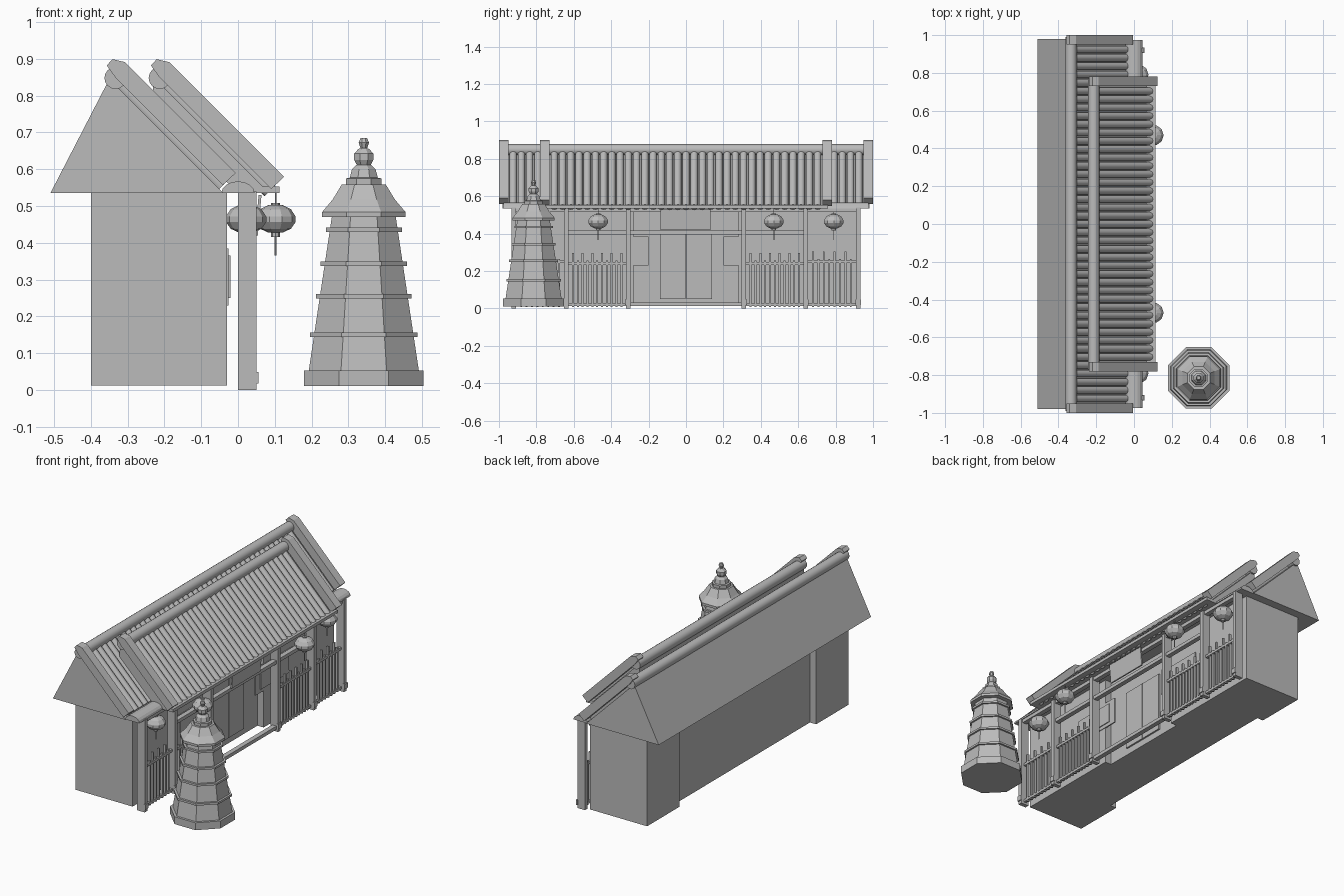
import bpy, bmesh, math
from mathutils import Vector

if "Cube" in bpy.data.objects:
    bpy.data.objects.remove(bpy.data.objects["Cube"])

GREY = (0.5, 0.5, 0.5, 1)
grey = bpy.data.materials.new("plain_grey")
grey.use_nodes = True
grey.diffuse_color = GREY
grey.node_tree.nodes["Principled BSDF"].inputs["Base Color"].default_value = GREY


def finish(name, bm, smooth=False):
    bmesh.ops.recalc_face_normals(bm, faces=bm.faces)
    mesh = bpy.data.meshes.new(name)
    bm.to_mesh(mesh)
    bm.free()
    mesh.materials.append(grey)
    ob = bpy.data.objects.new(name, mesh)
    bpy.context.collection.objects.link(ob)
    if smooth:
        bpy.ops.object.select_all(action='DESELECT')
        ob.select_set(True)
        bpy.context.view_layer.objects.active = ob
        bpy.ops.object.shade_smooth_by_angle(angle=math.radians(40))
    return ob


def add_box(bm, xs, ys, zs):
    verts = bmesh.ops.create_cube(bm, size=1)["verts"]
    for v in verts:
        v.co = [lo + (c + 0.5) * (hi - lo) for c, (lo, hi) in zip(v.co, (xs, ys, zs))]


def boxes(name, specs):
    bm = bmesh.new()
    for spec in specs:
        add_box(bm, *spec)
    return finish(name, bm)


def add_prism(bm, profile, y0, y1):
    face = bm.faces.new([bm.verts.new((x, y0, z)) for x, z in profile])
    ext = bmesh.ops.extrude_face_region(bm, geom=[face])["geom"]
    moved = [g for g in ext if isinstance(g, bmesh.types.BMVert)]
    bmesh.ops.translate(bm, verts=moved, vec=(0, y1 - y0, 0))


def prisms(name, profile, spans):
    bm = bmesh.new()
    for y0, y1 in spans:
        add_prism(bm, profile, y0, y1)
    return finish(name, bm)


def add_tube(bm, a, b, r, sides=10):
    a, b = Vector(a), Vector(b)
    verts = bmesh.ops.create_cone(bm, cap_ends=True, segments=sides, radius1=r,
                                  radius2=r, depth=(b - a).length)["verts"]
    turn = (b - a).to_track_quat('Z', 'Y')
    for v in verts:
        v.co = turn @ v.co + (a + b) / 2


def add_lathe(bm, centre, profile, sides, start=0.0):
    rings = []
    for r, z in profile:
        rings.append([bm.verts.new((centre[0] + r * math.cos(start + i * math.tau / sides),
                                    centre[1] + r * math.sin(start + i * math.tau / sides), z))
                      for i in range(sides)])
    for low, high in zip(rings, rings[1:]):
        for i in range(sides):
            j = (i + 1) % sides
            bm.faces.new((low[i], low[j], high[j], high[i]))
    bm.faces.new(rings[0])
    bm.faces.new(rings[-1])


def both(lo, hi):
    return [(lo, hi), (-hi, -lo)]


# House body: shallow recesses at the middle of the back and front
plan = [(-0.4, 0.93), (-0.4, 0.63), (-0.36, 0.63), (-0.36, -0.63), (-0.4, -0.63),
        (-0.4, -0.93), (-0.03, -0.93), (-0.03, -0.28), (-0.07, -0.28),
        (-0.07, 0.28), (-0.03, 0.28), (-0.03, 0.93)]
bm = bmesh.new()
base = bm.faces.new([bm.verts.new((x, y, 0.012)) for x, y in plan])
ext = bmesh.ops.extrude_face_region(bm, geom=[base])["geom"]
bmesh.ops.translate(bm, vec=(0, 0, 0.525),
                    verts=[g for g in ext if isinstance(g, bmesh.types.BMVert)])
finish("house_walls", bm)

# Door and windows
boxes("door_leaves", [((-0.07, -0.06), (-0.14, -0.002), (0.05, 0.4)),
                      ((-0.07, -0.06), (0.002, 0.14), (0.05, 0.4))])
boxes("window_plates", [((-0.033, -0.026), s, (0.23, 0.385)) for s in both(0.2, 0.54)])
boxes("window_panes", [((-0.028, -0.021), s, (0.25, 0.365)) for s in both(0.24, 0.5)])

# Main roof and the raised front roof
prisms("main_roof", [(-0.51, 0.535), (-0.35, 0.845), (-0.04, 0.535)], [(-0.98, 0.98)])
prisms("front_roof", [(-0.23, 0.83), (-0.22, 0.84), (0.085, 0.535), (0.0, 0.535),
                      (-0.02, 0.555), (-0.235, 0.77)], [(-0.76, 0.76)])


def roof_trim(label, x, z_end, half, pitch, margin):
    bm = bmesh.new()
    count = int(2 * (half - margin) / pitch)
    reach = 0.848 - z_end
    for i in range(count + 1):
        y = (i - count / 2) * pitch
        add_tube(bm, (x, y, 0.84), (x + reach, y, 0.84 - reach), 0.02)
    finish(label + "_roof_tiles", bm, True)
    bm = bmesh.new()
    add_tube(bm, (x, -half + 0.01, 0.848), (x, half - 0.01, 0.848), 0.03, 16)
    finish(label + "_ridge_pole", bm, True)
    # Raised end band that follows the 45 degree slope
    run = z_end + 0.03
    band = [(x - 0.024, 0.882), (x - 0.008, 0.899), (x + 0.026, 0.891),
            (x + 0.917 - run, run), (x + 0.882 - run, run - 0.033), (x, 0.849)]
    prisms(label + "_end_bands", band, both(half - 0.05, half))


roof_trim("main", -0.333, 0.56, 1.0, 0.044, 0.065)
roof_trim("front", -0.213, 0.549, 0.78, 0.044, 0.065)

# Eaves
arc = [(0.045 * math.cos(a * math.pi / 8), 0.535 + 0.032 * math.sin(a * math.pi / 8))
       for a in range(9)]
prisms("main_eave_beam", arc, [(-0.975, 0.975)])
boxes("front_eave_beam", [((0.05, 0.113), (-0.76, 0.76), (0.535, 0.553))])

# Porch posts and rails
POSTS = (0.31, 0.64, 0.92)
boxes("porch_posts", [((0, 0.05), (s * y - 0.012, s * y + 0.012), (0, 0.54))
                      for y in POSTS for s in (-1, 1)])
boxes("post_feet", [((0.045, 0.056), (s * y - 0.015, s * y + 0.015), (0.018, 0.048))
                    for y in POSTS for s in (-1, 1)])
boxes("porch_rails", [((0.012, 0.04), (-0.64, 0.64), (0.395, 0.415)),
                      ((0.012, 0.04), (-0.92, 0.92), (0.515, 0.537)),
                      ((0.012, 0.04), (-0.31, 0.31), (0.012, 0.032))])

# Picket fences in the outer bays
bm = bmesh.new()
for near, far, top, gap in ((0.32, 0.63, 0.24, 0.026), (0.65, 0.91, 0.25, 0.028)):
    for lo, hi in both(near, far):
        for z in (0.02, top):
            add_box(bm, (0.015, 0.032), (lo, hi), (z - 0.007, z + 0.007))
        n = round((hi - lo) / gap)
        for i in range(1, n):
            y = lo + (hi - lo) * i / n
            tall = top + (0.055 if i % 2 else 0.015)
            add_box(bm, (0.017, 0.03), (y - 0.005, y + 0.005), (0.006, tall))
finish("picket_fences", bm)

# Blank board above the entrance, tipped slightly forward
prisms("entrance_board", [(0.046, 0.42), (0.054, 0.42), (0.064, 0.53), (0.056, 0.53)],
       [(-0.135, 0.13)])

# Hanging lanterns
bm = bmesh.new()
for x, y in ((0.102, 0.47), (0.022, 0.79)):
    for s in (-1, 1):
        centre = (x, s * y)
        globe = [(0.02, 0.428), (0.042, 0.438), (0.055, 0.457), (0.055, 0.471),
                 (0.042, 0.491), (0.02, 0.502)]
        add_lathe(bm, centre, globe, 10)
        add_lathe(bm, centre, [(0.012, 0.416), (0.012, 0.43)], 8)
        add_lathe(bm, centre, [(0.012, 0.5), (0.012, 0.508)], 8)
        add_lathe(bm, centre, [(0.003, 0.365), (0.003, 0.42)], 6)
        add_lathe(bm, centre, [(0.002, 0.505), (0.002, 0.54)], 6)
finish("lanterns", bm)

# Eight-sided stone tower: tapered shaft, ledges, flared cap and finial
SPOT = (0.342, -0.815)
FLAT = math.cos(math.pi / 8)


def tower_part(name, profile):
    bm = bmesh.new()
    add_lathe(bm, SPOT, [(r / FLAT, z) for r, z in profile], 8, math.pi / 8)
    return finish(name, bm)


def shaft(z):
    return 0.15 - (z - 0.05) * 0.15


tower_part("tower_base", [(0.163, 0.01), (0.163, 0.053)])
tower_part("tower_shaft", [(shaft(z), z) for z in (0.05, 0.475)])
for z in (0.15, 0.255, 0.343, 0.435):
    r = shaft(z) + 0.011
    tower_part("tower_ledge", [(r, z - 0.006), (r, z + 0.006)])
tower_part("tower_cap", [(0.113, 0.47), (0.113, 0.484), (0.085, 0.517), (0.06, 0.558),
                         (0.048, 0.558), (0.048, 0.575), (0.038, 0.577), (0.032, 0.6),
                         (0.02, 0.612)])
tower_part("tower_finial", [(0.018, 0.61), (0.026, 0.625), (0.026, 0.642), (0.015, 0.655),
                            (0.009, 0.657), (0.014, 0.672), (0.009, 0.685)])
